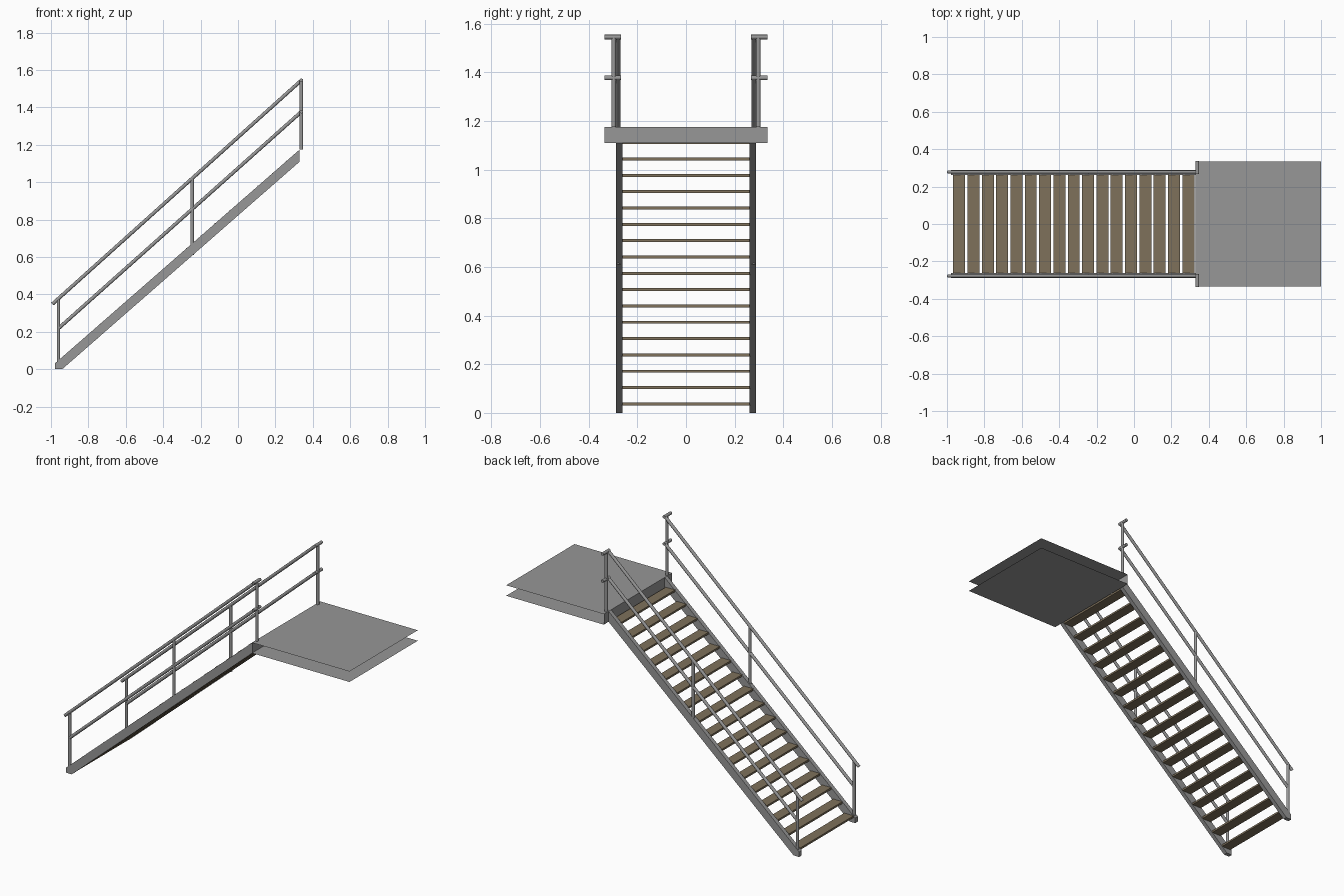
import bpy, bmesh
from mathutils import Vector, Matrix

if "Cube" in bpy.data.objects:
    bpy.data.objects.remove(bpy.data.objects["Cube"])


def material(name, rgb):
    m = bpy.data.materials.new(name)
    m.diffuse_color = (*rgb, 1)
    m.use_nodes = True
    m.node_tree.nodes["Principled BSDF"].inputs["Base Color"].default_value = m.diffuse_color
    return m


STEEL = material("grey steel", (0.31, 0.31, 0.31))
WOOD = material("brown tread", (0.21, 0.165, 0.105))


def finish(name, bm, mat, recalc=True):
    if recalc:
        bmesh.ops.recalc_face_normals(bm, faces=bm.faces)
    me = bpy.data.meshes.new(name)
    bm.to_mesh(me)
    bm.free()
    me.materials.append(mat)
    ob = bpy.data.objects.new(name, me)
    bpy.context.collection.objects.link(ob)
    return ob


def box(name, lo, hi, mat):
    bm = bmesh.new()
    lo, hi = Vector(lo), Vector(hi)
    bmesh.ops.create_cube(bm, size=1, matrix=Matrix.Translation((lo + hi) / 2)
                          @ Matrix.Diagonal((*(hi - lo), 1)))
    return finish(name, bm, mat)


def pipe(name, points, r=0.0095, sides=10):
    # round tube along a run of points
    bm = bmesh.new()
    for a, b in zip(points, points[1:]):
        a, b = Vector(a), Vector(b)
        d = b - a
        rot = d.to_track_quat('Z', 'Y').to_matrix().to_4x4()
        bmesh.ops.create_cone(bm, cap_ends=True, segments=sides, radius1=r, radius2=r,
                              depth=d.length, matrix=Matrix.Translation((a + b) / 2) @ rot)
    for f in bm.faces:
        f.smooth = len(f.verts) == 4
    for e in bm.edges:
        e.smooth = all(len(f.verts) == 4 for f in e.link_faces)
    return finish(name, bm, STEEL)


# treads
for i in range(17):
    x, z = -0.935 + i * 0.0766, 0.037 + i * 0.0671
    box(f"tread_{i + 1}", (x - 0.032, -0.265, z - 0.006), (x + 0.032, 0.265, z + 0.006), WOOD)

# stringers, posts and rails on both sides
PROFILE = [(-0.978, 0), (-0.94, 0), (0.33, 1.11), (0.33, 1.175), (-0.978, 0.032)]
for s, side in ((-1, "front"), (1, "back")):
    bm = bmesh.new()
    face = bm.faces.new([bm.verts.new((x, s * 0.262, z)) for x, z in PROFILE])
    ext = bmesh.ops.extrude_face_region(bm, geom=[face])
    for v in ext["geom"]:
        if isinstance(v, bmesh.types.BMVert):
            v.co.y = s * 0.288
    finish(f"{side}_stringer", bm, STEEL)

    for n, (x, y, z0, z1) in enumerate(((-0.96, 0.278, 0.0, 0.37),
                                        (-0.245, 0.278, 0.61, 1.02),
                                        (0.339, 0.297, 1.175, 1.545))):
        pipe(f"{side}_post_{n + 1}", [(x, s * y, z0), (x, s * y, z1)])

    for name, x0, z0, z1 in (("handrail", -0.993, 0.348, 1.545),
                             ("middle_rail", -0.96, 0.218, 1.377)):
        pipe(f"{side}_{name}", [(x0, s * 0.278, z0), (0.339, s * 0.278, z1)])
        pipe(f"{side}_{name}_return", [(0.339, s * 0.268, z1), (0.339, s * 0.336, z1)])

# landing: top sheet, bottom sheet and front edge, open at the other sides
bm = bmesh.new()
bmesh.ops.create_cube(bm, size=1, matrix=Matrix.Translation((0.665, 0, 1.1425))
                      @ Matrix.Diagonal((0.67, 0.67, 0.065, 1)))
bm.normal_update()
bmesh.ops.delete(bm, geom=[f for f in bm.faces if abs(f.normal.y) > 0.5 or f.normal.x > 0.5],
                 context='FACES_ONLY')
finish("landing", bm, STEEL, recalc=False)
